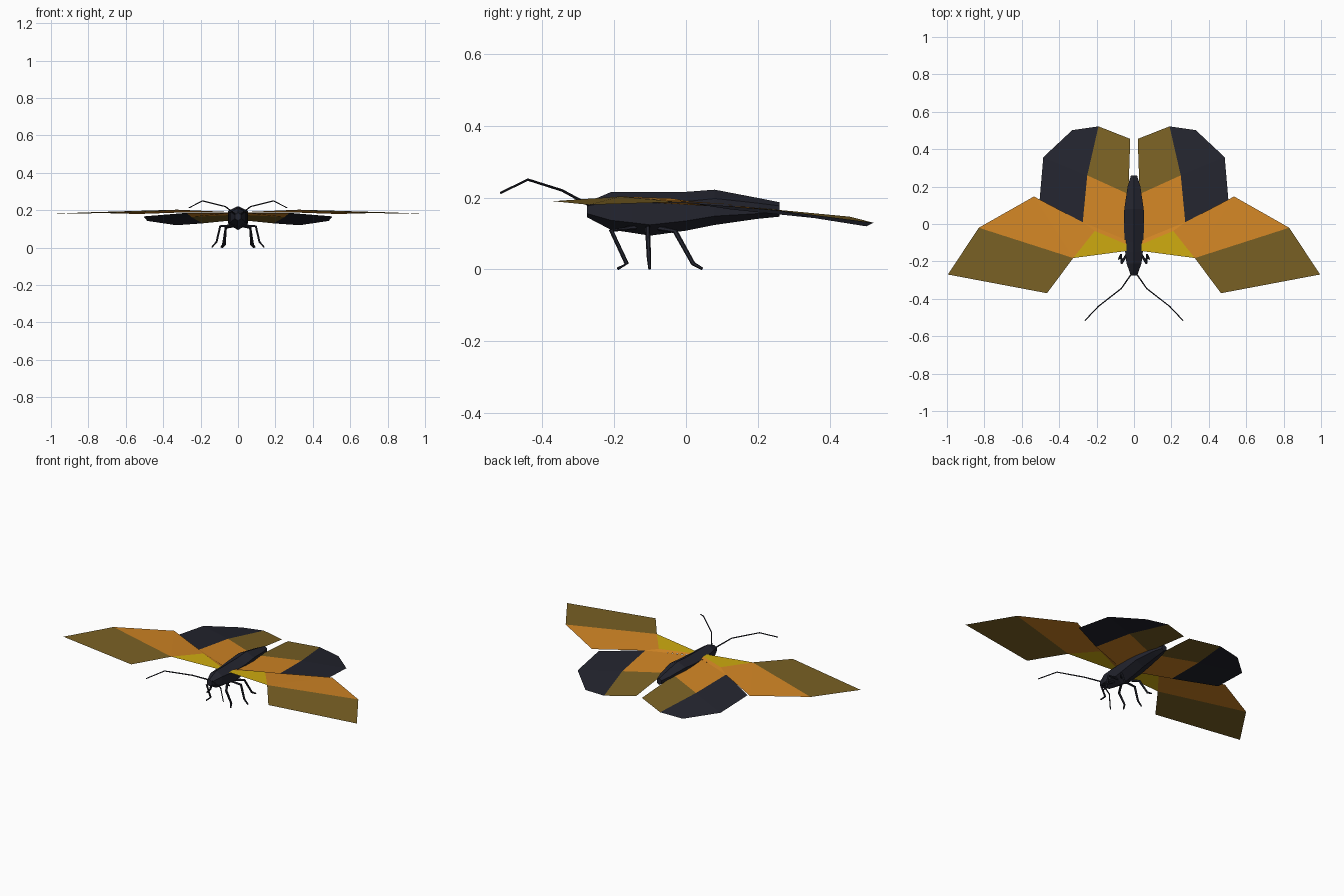
import bpy, bmesh, math
from mathutils import Vector

if "Cube" in bpy.data.objects:
    bpy.data.objects.remove(bpy.data.objects["Cube"])


def material(name, rgb):
    m = bpy.data.materials.new(name)
    m.diffuse_color = (*rgb, 1)
    m.use_nodes = True
    m.node_tree.nodes["Principled BSDF"].inputs["Base Color"].default_value = m.diffuse_color
    return m


BLACK = material("charcoal black", (0.017, 0.018, 0.028))
ORANGE = material("orange", (0.64, 0.235, 0.018))
YELLOW = material("yellow", (0.62, 0.41, 0.005))
BROWN = material("olive brown", (0.195, 0.12, 0.018))
WING_MATS = [BLACK, ORANGE, YELLOW, BROWN]


def add_object(name, bm, mats):
    mesh = bpy.data.meshes.new(name)
    bm.to_mesh(mesh)
    bm.free()
    for m in mats:
        mesh.materials.append(m)
    ob = bpy.data.objects.new(name, mesh)
    bpy.context.collection.objects.link(ob)
    return ob


def loft(bm, rings):
    """Skin a list of vertex rings and cap both ends."""
    rows = [[bm.verts.new(p) for p in ring] for ring in rings]
    n = len(rows[0])
    for a, b in zip(rows, rows[1:]):
        for i in range(n):
            bm.faces.new((a[i], a[(i + 1) % n], b[(i + 1) % n], b[i]))
    bm.faces.new(rows[0])
    bm.faces.new(rows[-1])
    bmesh.ops.recalc_face_normals(bm, faces=bm.faces)


def tube(name, path, radii, sides=6):
    """Low-poly limb following a bent path."""
    pts = [Vector(p) for p in path]
    rings = []
    for i, p in enumerate(pts):
        d = (pts[min(i + 1, len(pts) - 1)] - pts[max(i - 1, 0)]).normalized()
        u = d.cross(Vector((1, 0, 0))).normalized()
        v = d.cross(u)
        rings.append([p + radii[i] * (u * math.cos(t) + v * math.sin(t))
                      for t in (2 * math.pi * k / sides for k in range(sides))])
    bm = bmesh.new()
    loft(bm, rings)
    return add_object(name, bm, [BLACK])


def wing(name, points, panels, side):
    """Thin wing sheet made of coloured panels (colour index, corners)."""
    bm = bmesh.new()
    verts = [bm.verts.new((side * x, y, z)) for x, y, z in points]
    for colour, corners in panels:
        f = bm.faces.new([verts[i] for i in corners])
        f.material_index = colour
        f.normal_update()
        if f.normal.z < 0:
            f.normal_flip()
    return add_object(name, bm, WING_MATS)


# Body: six-sided tapered loft, (y, half width, bottom z, top z)
sections = [(-0.275, 0.017, 0.145, 0.187), (-0.21, 0.04, 0.111, 0.215),
            (-0.15, 0.047, 0.102, 0.215), (-0.10, 0.050, 0.094, 0.215),
            (0.0, 0.054, 0.108, 0.216), (0.08, 0.052, 0.124, 0.222),
            (0.20, 0.034, 0.141, 0.199), (0.26, 0.016, 0.147, 0.187)]
body_rings = []
for y, w, lo, hi in sections:
    zc, h = (lo + hi) / 2, (hi - lo) / 2
    body_rings.append([(w / 0.866 * math.sin(a), y, zc + h * math.cos(a))
                       for a in (k * math.pi / 3 for k in range(6))])
bm = bmesh.new()
loft(bm, body_rings)
add_object("body", bm, [BLACK])

# Wing corner points and panels for the right side
fore_points = [(0.03, -0.143, 0.19), (0.325, -0.182, 0.203), (0.21, -0.037, 0.198),
               (0.03, -0.113, 0.19), (0.465, -0.37, 0.19), (0.995, -0.27, 0.18),
               (0.83, -0.02, 0.188), (0.535, 0.147, 0.18), (0.275, 0.01, 0.189),
               (0.03, -0.09, 0.188)]
fore_panels = [(2, (0, 1, 2, 3)), (1, (1, 6, 7)), (1, (1, 7, 8, 2)),
               (1, (2, 8, 9, 3)), (3, (1, 4, 5, 6))]
hind_points = [(0.03, -0.09, 0.186), (0.275, 0.0, 0.186), (0.25, 0.26, 0.164),
               (0.03, 0.16, 0.175), (0.02, 0.455, 0.147), (0.19, 0.522, 0.13),
               (0.33, 0.502, 0.12), (0.485, 0.357, 0.143), (0.505, 0.125, 0.167)]
hind_panels = [(1, (0, 1, 2, 3)), (3, (3, 2, 5, 4)),
               (0, (1, 8, 7, 2)), (0, (2, 7, 6, 5))]

# Limb paths for the right side
legs = {
    "front_leg": [(0.025, -0.14, 0.118), (0.066, -0.208, 0.108),
                  (0.07, -0.165, 0.016), (0.083, -0.19, 0.002)],
    "middle_leg": [(0.025, -0.105, 0.118), (0.095, -0.107, 0.115),
                   (0.115, -0.103, 0.03), (0.14, -0.101, 0.002)],
    "rear_leg": [(0.025, -0.075, 0.115), (0.065, -0.03, 0.106),
                 (0.08, 0.02, 0.016), (0.09, 0.045, 0.002)],
}
antenna = [(0.01, -0.262, 0.175), (0.068, -0.345, 0.220),
           (0.19, -0.44, 0.250), (0.262, -0.516, 0.213)]

for side, label in ((1, "right"), (-1, "left")):
    wing(label + "_forewing", fore_points, fore_panels, side)
    wing(label + "_hindwing", hind_points, hind_panels, side)
    for name, path in legs.items():
        tube(label + "_" + name, [(side * x, y, z) for x, y, z in path],
             [0.007, 0.007, 0.006, 0.004])
    tube(label + "_antenna", [(side * x, y, z) for x, y, z in antenna],
         [0.004, 0.0035, 0.0035, 0.003])
